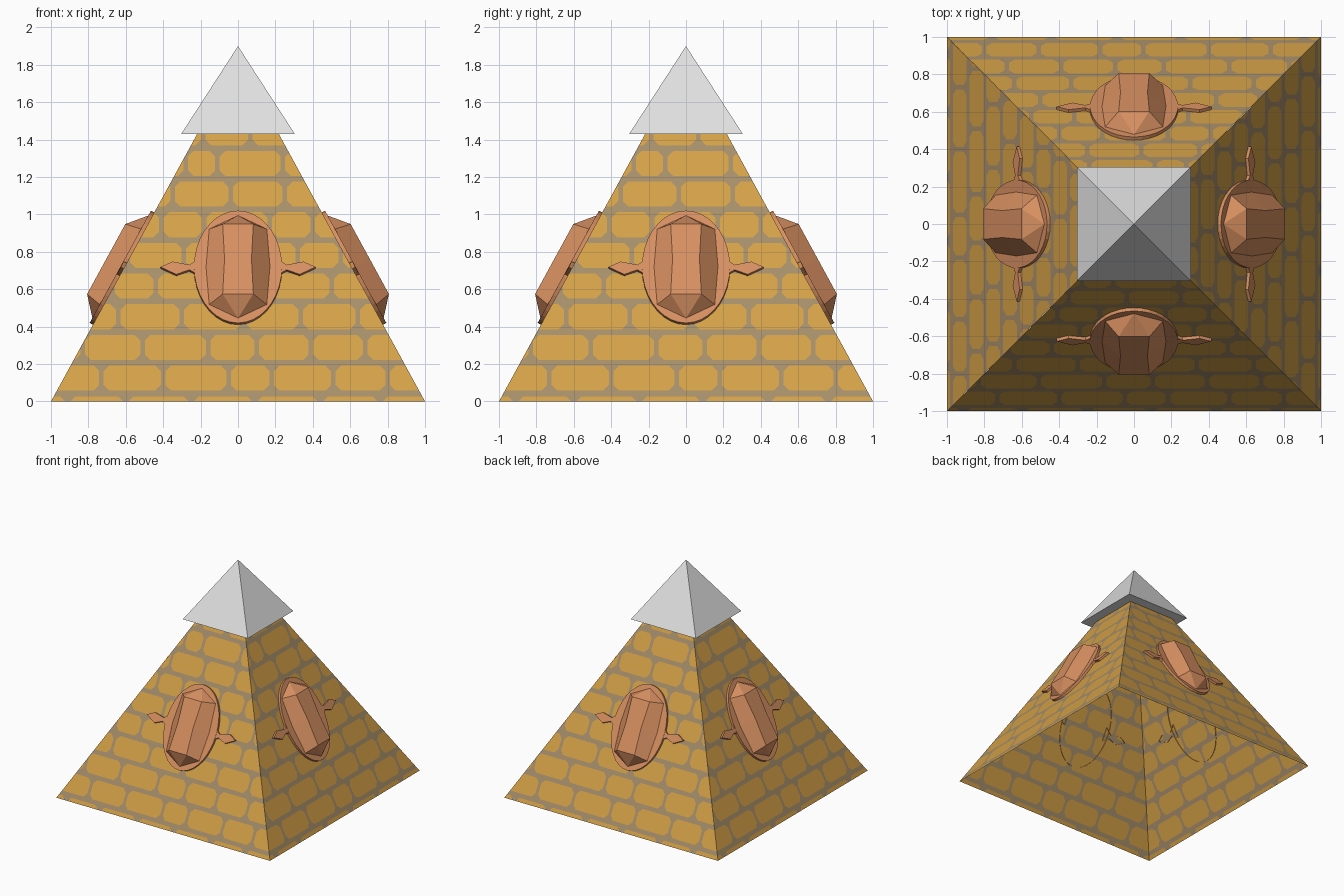
import bpy, bmesh, math
from mathutils import Matrix, Vector

if "Cube" in bpy.data.objects:
    bpy.data.objects.remove(bpy.data.objects["Cube"])

APEX = 1.83


def material(name, rgb):
    m = bpy.data.materials.new(name)
    lin = [((c / 255 + 0.055) / 1.055) ** 2.4 for c in rgb]
    m.diffuse_color = (*lin, 1)
    m.use_nodes = True
    m.node_tree.nodes["Principled BSDF"].inputs["Base Color"].default_value = m.diffuse_color
    return m


brick = material("sandstone brick", (212, 160, 71))
mortar = material("grey mortar", (166, 142, 106))
silver = material("silver", (224, 224, 224))
copper = material("copper", (216, 144, 97))


def finish(bm, name, mats):
    me = bpy.data.meshes.new(name)
    bm.to_mesh(me)
    bm.free()
    for m in mats:
        me.materials.append(m)
    return me


def place(name, me, turn=0):
    ob = bpy.data.objects.new(name, me)
    ob.rotation_euler.z = turn
    bpy.context.collection.objects.link(ob)


# Brick pattern: courses of equal height, with the x of the joints in each
JOINTS = [
    [-.91, -.60, -.25, .09, .44, .76],
    [-.73, -.40, -.05, .18, .51, .80],
    [-.83, -.51, -.16, .10, .39, .68],
    [-.64, -.30, .03, .335, .64],
    [-.67, -.44, -.12, .17, .50],
    [-.59, -.29, .01, .32, .55],
    [-.41, -.18, .17, .40],
    [-.35, -.04, .25],
    [-.28, -.11, .24],
    [-.185, .065],
]
PITCH, FIRST, GAP_Z, GAP_X, CORNER = 0.164, 0.043, 0.015, 0.012, 0.03
bricks = []
for k, joints in enumerate(JOINTS):
    z0 = FIRST + PITCH * (k - 1) + GAP_Z
    z1 = FIRST + PITCH * k - GAP_Z
    xs = [-2] + joints + [2]
    bricks += [(a + GAP_X, b - GAP_X, z0, z1) for a, b in zip(xs, xs[1:])]


def corners(b):
    return [(x, z, sx, sz) for x, sx in ((b[0], 1), (b[1], -1))
            for z, sz in ((b[2], 1), (b[3], -1))]


def in_rect(c, b):
    return b[0] < c.x < b[1] and b[2] < c.z < b[3]


def is_brick(c):
    if c.z > FIRST + PITCH * (len(JOINTS) - 1) + GAP_Z:
        return True
    return any(in_rect(c, b) and all(
        abs(c.x - x) + abs(c.z - z) > CORNER for x, z, _, _ in corners(b))
        for b in bricks)


def cut(bm, test, co, no):
    faces = [f for f in bm.faces if test(f.calc_center_median())]
    if not faces:
        return
    edges = {e for f in faces for e in f.edges}
    verts = {v for f in faces for v in f.verts}
    bmesh.ops.bisect_plane(bm, geom=faces + list(edges) + list(verts),
                           dist=1e-5, plane_co=co, plane_no=no)


# Pyramid wall: one triangle cut into bricks and mortar, used four times
bm = bmesh.new()
bm.faces.new([bm.verts.new(p) for p in ((-1, -1, 0), (1, -1, 0), (0, 0, APEX))])
for z in sorted({z for b in bricks for z in b[2:] if z > 0}):
    cut(bm, lambda c: True, (0, 0, z), (0, 0, 1))
for b in bricks:
    for x in b[:2]:
        if abs(x) < 1:
            cut(bm, lambda c: b[2] < c.z < b[3], (x, 0, 0), (1, 0, 0))
for b in bricks:
    for x, z, sx, sz in corners(b):
        if abs(x) < 1 and z > 0:
            cut(bm, lambda c: in_rect(c, b), (x + sx * CORNER, 0, z), (sx, 0, sz))
for f in bm.faces:
    f.material_index = 0 if is_brick(f.calc_center_median()) else 1
wall = finish(bm, "pyramid_wall", [brick, mortar])

# Beetle relief, built flat and then laid on the sloping wall
bm = bmesh.new()


def plate(points, low, high):
    """Slab with an open back."""
    lo = [bm.verts.new((x, y, low)) for x, y in points]
    hi = [bm.verts.new((x, y, high)) for x, y in points]
    bm.faces.new(hi)
    for i in range(len(points)):
        j = (i + 1) % len(points)
        bm.faces.new((lo[i], lo[j], hi[j], hi[i]))


# rim
N = 36
plate([(0.235 * math.cos(2 * math.pi * i / N), 0.342 * math.sin(2 * math.pi * i / N))
       for i in range(N)], -0.005, 0.02)
# legs
leg = [(.20, -.055), (.26, -.017), (.33, -.045), (.415, 0), (.35, .033), (.26, .013), (.20, .06)]
plate(leg, -0.005, 0.018)
plate([(-x, y) for x, y in reversed(leg)], -0.005, 0.018)
# faceted shell
base = [bm.verts.new((x, y, 0.019)) for x, y in (
    (.172, 0), (.155, .23), (0, .313), (-.155, .23),
    (-.172, 0), (-.155, -.23), (0, -.313), (.155, -.23))]
top = [bm.verts.new((x, y, 0.106)) for x, y in (
    (.072, 0), (.082, .213), (-.082, .213), (-.072, 0), (-.082, -.213), (.082, -.213))]
bm.faces.new(top)
for b, t in (((0, 1), (1, 0)), ((1, 2), (1,)), ((2,), (2, 1)), ((2, 3), (2,)),
             ((3, 4), (3, 2)), ((4, 5), (4, 3)), ((5, 6), (4,)), ((6,), (5, 4)),
             ((6, 7), (5,)), ((7, 0), (0, 5))):
    bm.faces.new([base[i] for i in b] + [top[i] for i in t])
bmesh.ops.recalc_face_normals(bm, faces=bm.faces)
v = Vector((0, 1, APEX)).normalized()
u = Vector((1, 0, 0))
n = u.cross(v)
frame = Matrix((u, v, n)).transposed().to_4x4()
frame.translation = Vector((0, -1, 0)) + v * 0.81
bm.transform(frame)
beetle = finish(bm, "beetle", [copper])

for i, side in enumerate(("front", "right", "back", "left")):
    place("pyramid_wall_" + side, wall, i * math.pi / 2)
    place("beetle_" + side, beetle, i * math.pi / 2)

# Capstone
bm = bmesh.new()
bmesh.ops.create_cone(bm, cap_ends=True, segments=4, radius1=0.304 * math.sqrt(2),
                      radius2=0, depth=0.47,
                      matrix=Matrix.Translation((0, 0, 1.665)) @ Matrix.Rotation(math.pi / 4, 4, 'Z'))
bmesh.ops.remove_doubles(bm, verts=bm.verts, dist=1e-4)
xs = [abs(w.co.x) for w in bm.verts if w.co.z < 1.5]
if min(xs) < 0.1:
    bm.transform(Matrix.Rotation(math.pi / 4, 4, 'Z'))
place("capstone", finish(bm, "capstone", [silver]))
